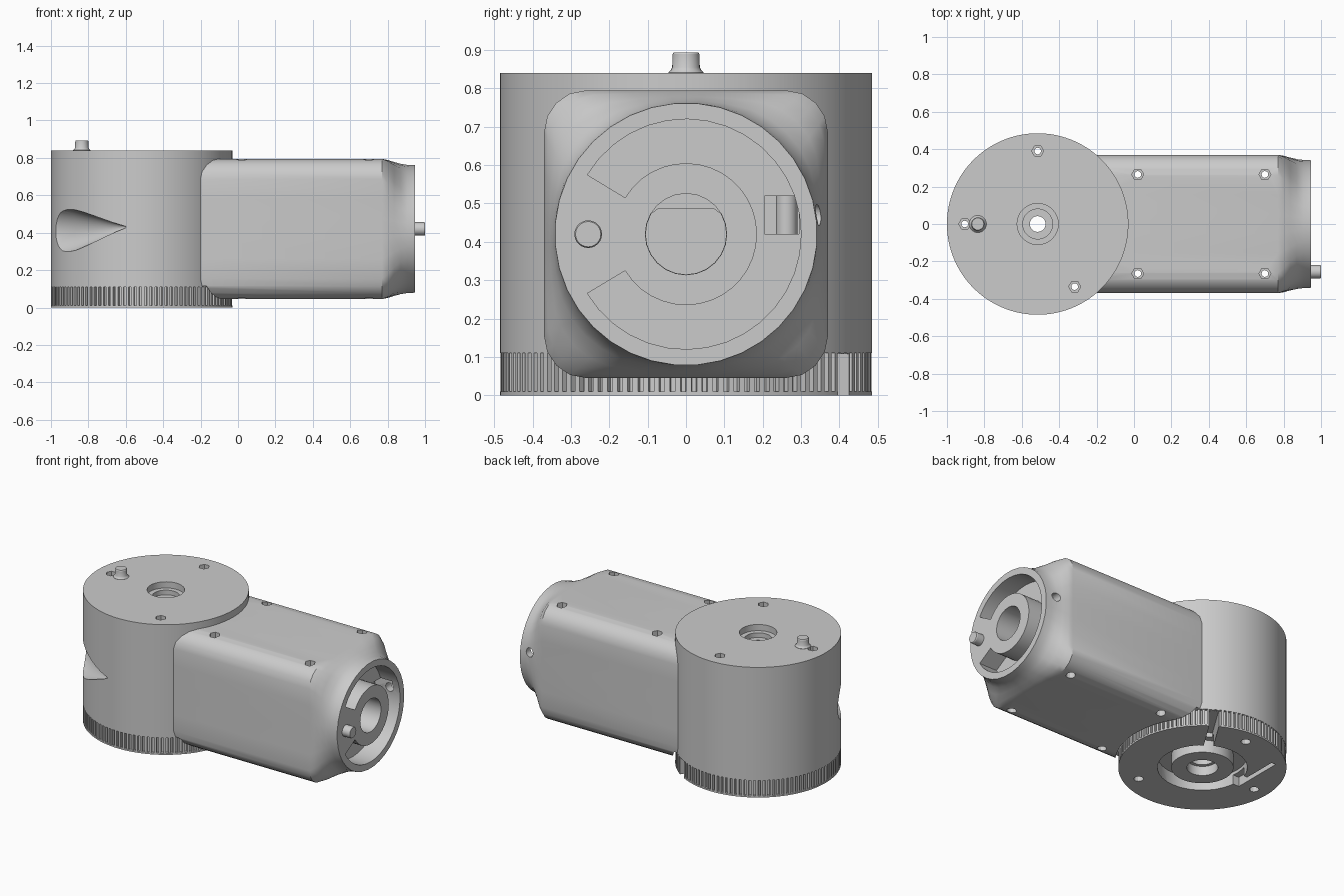
import bpy, bmesh, math
from mathutils import Vector

if "Cube" in bpy.data.objects:
    bpy.data.objects.remove(bpy.data.objects["Cube"])

CX, CZ = -0.515, 0.42      # axis of the upright housing, axis of the arm
X, Y, Z = Vector((1, 0, 0)), Vector((0, 1, 0)), Vector((0, 0, 1))


def loft(name, rings):
    """Closed solid skinned through rings with equal point counts."""
    bm = bmesh.new()
    rows = [[bm.verts.new(p) for p in ring] for ring in rings]
    n = len(rows[0])
    for a, b in zip(rows, rows[1:]):
        for i in range(n):
            j = (i + 1) % n
            bm.faces.new((a[i], a[j], b[j], b[i]))
    bm.faces.new(rows[0])
    bm.faces.new(rows[-1])
    bmesh.ops.recalc_face_normals(bm, faces=bm.faces)
    me = bpy.data.meshes.new(name)
    bm.to_mesh(me)
    bm.free()
    ob = bpy.data.objects.new(name, me)
    bpy.context.collection.objects.link(ob)
    return ob


def ring(c, r, u, v, n, hexagon=False):
    """Circle of n points; hexagon=True pulls every second point inward."""
    out = []
    for i in range(n):
        a = 2 * math.pi * i / n
        k = r * (0.866 if hexagon and i % 2 else 1)
        out.append(Vector(c) + u * (k * math.cos(a)) + v * (k * math.sin(a)))
    return out


def turned(name, base, axis, profile, n=32):
    """Round part along an axis; profile = (distance, radius) pairs."""
    axis = Vector(axis).normalized()
    u = Y if abs(axis.z) < 0.5 and abs(axis.x) > 0.9 else axis.orthogonal().normalized()
    v = axis.cross(u)
    return loft(name, [ring(Vector(base) + axis * d, r, u, v, n) for d, r in profile])


def prism_x(name, pts, x0, x1):
    return loft(name, [[Vector((x, y, CZ + z)) for y, z in pts] for x in (x0, x1)])


def prism_z(name, pts, z0, z1):
    return loft(name, [[Vector((x, y, z)) for x, y in pts] for z in (z0, z1)])


def screw_hole(x, y, z0, z1):
    """Through hole with a hex pocket on top and a round one below."""
    steps = [(-0.1, .028, 0), (z0 + .07, .028, 0), (z0 + .07, .018, 0),
             (z1 - .08, .018, 0), (z1 - .08, .032, 1), (1.0, .032, 1)]
    return loft("screw_cutter", [ring((x, y, z), r, X, Y, 12, h) for z, r, h in steps])


def cut(ob, cutters):
    bpy.context.view_layer.objects.active = ob
    for c in cutters:
        c.hide_render = True
        m = ob.modifiers.new("cut", 'BOOLEAN')
        m.operation, m.solver, m.object = 'DIFFERENCE', 'EXACT', c
        bpy.ops.object.modifier_apply(modifier=m.name)
        bpy.data.objects.remove(c, do_unlink=True)


# Upright housing: plain drum, toothed band, thin base flange
TEETH, R = 108, 0.485
angs = [2 * math.pi * (i + f) / TEETH for i in range(TEETH) for f in (0, .5, .56, .94)]


def drum(z, radii):
    return [Vector((CX + radii[i % 4] * math.cos(a), radii[i % 4] * math.sin(a), z))
            for i, a in enumerate(angs)]


plain, gear = (R,) * 4, (R - .001, R - .001, R - .016, R - .016)
housing = loft("upright_housing", [drum(0, plain), drum(.01, plain), drum(.01, gear),
                                   drum(.11, gear), drum(.11, plain), drum(.84, plain)])

# Central stepped bore, underside ring groove, slots
bore = turned("bore", (CX, 0, 0), Z, [(-.1, .09), (.06, .09), (.06, .07), (.1, .07), (.1, .042),
                                      (.77, .042), (.77, .08), (.80, .08), (.80, .11), (.9, .11)])
groove = turned("groove", (CX, 0, 0), Z, [(-.1, .26), (.08, .26)])
core = turned("core", (CX, 0, 0), Z, [(-.2, .18), (.2, .18)])
cut(groove, [core])
d = Vector((math.cos(math.radians(58)), math.sin(math.radians(58))))
s = Vector((-d.y, d.x)) * .028
o = Vector((CX, 0))
notch = prism_z("notch", [o + d * .22 - s, o + d * .55 - s, o + d * .55 + s, o + d * .22 + s], -.1, .108)
slot = prism_z("slot", [(CX - .30, -.03), (CX - .27, -.03), (CX - .27, .30), (CX - .30, .30)], -.1, .06)
pocket = prism_z("pocket", [(CX - .30, -.03), (CX - .2, -.03), (CX - .2, .08), (CX - .30, .08)], -.1, .06)

# Teardrop cable scoop in the side
a0, a1 = math.radians(260), math.radians(212)
tip = Vector((CX + .485 * math.cos(a0), .485 * math.sin(a0), .43))
end = Vector((CX + .56 * math.cos(a1), .56 * math.sin(a1), .41))
scoop = turned("scoop", tip, end - tip,
               [(0, .004), (.15, .064), (.3, .122), (.38, .145), (.44, .15), (.5, .137),
                (.55, .1), (.58, .055), (.59, .005)], 40)
cut(housing, [bore, groove, notch, slot, pocket, scoop]
    + [screw_hole(x, y, 0, .84) for x, y in ((-.905, 0), (-.515, .39), (-.317, -.335))])

# Arm: rounded box section that blends to a round flange
RC, HY, HZ = .11, .37, .375
section = []
for q, (sy, sz) in enumerate(((1, 1), (-1, 1), (-1, -1), (1, -1))):
    for i in range(5):
        a = math.radians(90 * q + 22.5 * i)
        section.append(Vector((sy * (HY - RC) + RC * math.cos(a), sz * (HZ - RC) + RC * math.sin(a))))
    last = section[-1].copy()
    ny, nz = ((-1, 1), (-1, -1), (1, -1), (1, 1))[q]
    b = math.radians(90 * (q + 1))
    nxt = Vector((ny * (HY - RC) + RC * math.cos(b), nz * (HZ - RC) + RC * math.sin(b)))
    section += [last.lerp(nxt, k / 5) for k in range(1, 5)]
circle = [Vector((math.cos(a), math.sin(a))) * .342
          for a in (math.radians(25 + 10 * i) for i in range(36))]
arm_rings = []
for x, t in ((-.21, 0), (.77, 0), (.80, .18), (.835, .5), (.87, .78), (.905, .94), (.947, 1)):
    arm_rings.append([Vector((x, p.x, CZ + p.y)) for p in (a.lerp(b, t) for a, b in zip(section, circle))])
arm = loft("arm", arm_rings)

# Flange details: C groove, flat-topped bore, window and side hole


def arc(r, a0, a1, n=30):
    return [(r * math.cos(math.radians(a0 + (a1 - a0) * i / n)),
             r * math.sin(math.radians(a0 + (a1 - a0) * i / n))) for i in range(n + 1)]


full = arc(.106, 0, 345, 23)
cut(arm, [
    turned("gear_clearance", (CX, 0, 0), Z, [(-.1, .502), (.115, .502)], 96),
    prism_x("c_groove", arc(.30, -149, 149) + arc(.185, 149, -149), .82, 1.1),
    prism_x("bore", full, .80, 1.1),
    prism_x("deep_bore", [(y * .99, min(z * .99, .065)) for y, z in full], .25, .85),
    prism_x("window", [(.205, 0), (.295, 0), (.295, .1), (.205, .1)], .70, .9),
    turned("side_hole", (.875, .25, .47), Y, [(0, .028), (.25, .028)], 16),
] + [screw_hole(x, y, .05, .79) for x in (.02, .70) for y in (-.265, .265)])

# Locating pins with flared feet
pin = [(-.02, .046), (0, .046), (.006, .040), (.014, .036), (.048, .035), (.053, .032)]
top_pin = turned("top_pin", (-.835, 0, .841), Z, pin, 24)
end_pin = turned("end_pin", (.946, -.255, CZ), X,
                 [(-.02, .036), (.048, .036), (.054, .033)], 24)

# Spindle visible inside the window
spindle = turned("window_spindle", (.76, .262, CZ - .01), Z, [(0, .028), (.12, .028)], 16)

bpy.ops.object.select_all(action='DESELECT')
for ob in (housing, arm, top_pin, end_pin, spindle):
    ob.select_set(True)
bpy.context.view_layer.objects.active = housing
bpy.ops.object.shade_smooth_by_angle(angle=math.radians(25))
